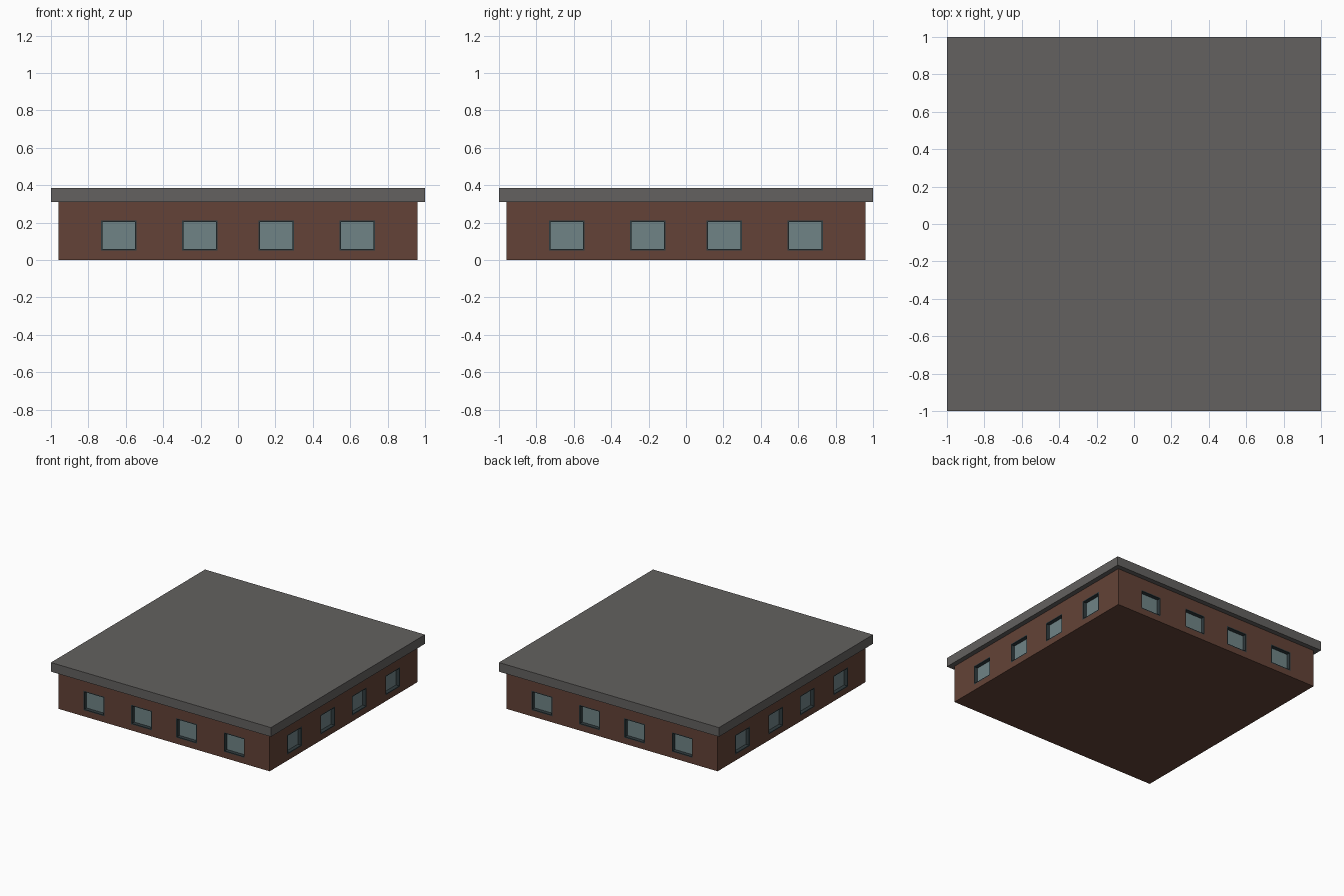
import bpy
from math import pi
from mathutils import Matrix, Vector

if "Cube" in bpy.data.objects:
    bpy.data.objects.remove(bpy.data.objects["Cube"])

HALF = 0.96          # wall half width
WALL_H = 0.31
WIN_W, WIN_Z0, WIN_Z1 = 0.19, 0.05, 0.21
DEPTH, RIM = 0.035, 0.008
WIN_X = (-0.638, -0.205, 0.205, 0.638)


def material(name, rgb):
    m = bpy.data.materials.new(name)
    m.diffuse_color = (*rgb, 1)
    m.use_nodes = True
    m.node_tree.nodes["Principled BSDF"].inputs["Base Color"].default_value = m.diffuse_color
    return m


def box(name, lo, hi, mat, turn=0.0):
    lo, hi = Vector(lo), Vector(hi)
    bpy.ops.mesh.primitive_cube_add(size=1)
    ob = bpy.context.object
    ob.name = name
    size = hi - lo
    ob.data.transform(Matrix.Rotation(turn, 4, 'Z') @ Matrix.Translation((lo + hi) / 2)
                      @ Matrix.Diagonal((*size, 1)))
    ob.data.materials.append(mat)
    return ob


def join(name, parts):
    bpy.ops.object.select_all(action='DESELECT')
    for p in parts:
        p.select_set(True)
    bpy.context.view_layer.objects.active = parts[0]
    bpy.ops.object.join()
    parts[0].name = name
    return parts[0]


brick = material("brick", (0.125, 0.055, 0.038))
slate = material("slate", (0.125, 0.12, 0.115))
glass_mat = material("glass", (0.16, 0.23, 0.24))
frame_mat = material("dark_frame", (0.03, 0.045, 0.05))

# Main block and overhanging flat roof
walls = box("walls", (-HALF, -HALF, 0), (HALF, HALF, WALL_H), brick)
box("roof_slab", (-1, -1, WALL_H), (1, 1, 0.385), slate)

# Four recessed windows on each of the four sides
cutters, panes, frames = [], [], []
for side in range(4):
    turn = side * pi / 2
    for x in WIN_X:
        x0, x1 = x - WIN_W / 2, x + WIN_W / 2
        y0, y1 = -HALF, -HALF + DEPTH
        cutters.append(box("cut", (x0, y0 - 0.05, WIN_Z0), (x1, y1, WIN_Z1), brick, turn))
        panes.append(box("pane", (x0 + RIM, y1 - 0.004, WIN_Z0 + RIM),
                         (x1 - RIM, y1, WIN_Z1 - RIM), glass_mat, turn))
        # Frame lining: two jambs, sill and head
        for a, b, c, d in ((x0, x0 + RIM, WIN_Z0, WIN_Z1), (x1 - RIM, x1, WIN_Z0, WIN_Z1),
                           (x0 + RIM, x1 - RIM, WIN_Z0, WIN_Z0 + RIM),
                           (x0 + RIM, x1 - RIM, WIN_Z1 - RIM, WIN_Z1)):
            frames.append(box("bar", (a, y0, c), (b, y1, d), frame_mat, turn))

join("window_panes", panes)
join("window_frames", frames)
cutter = join("window_cutter", cutters)
cutter.hide_render = True
cutter.hide_set(True)

# Window openings
mod = walls.modifiers.new("openings", 'BOOLEAN')
mod.operation = 'DIFFERENCE'
mod.object = cutter
mod.solver = 'EXACT'
